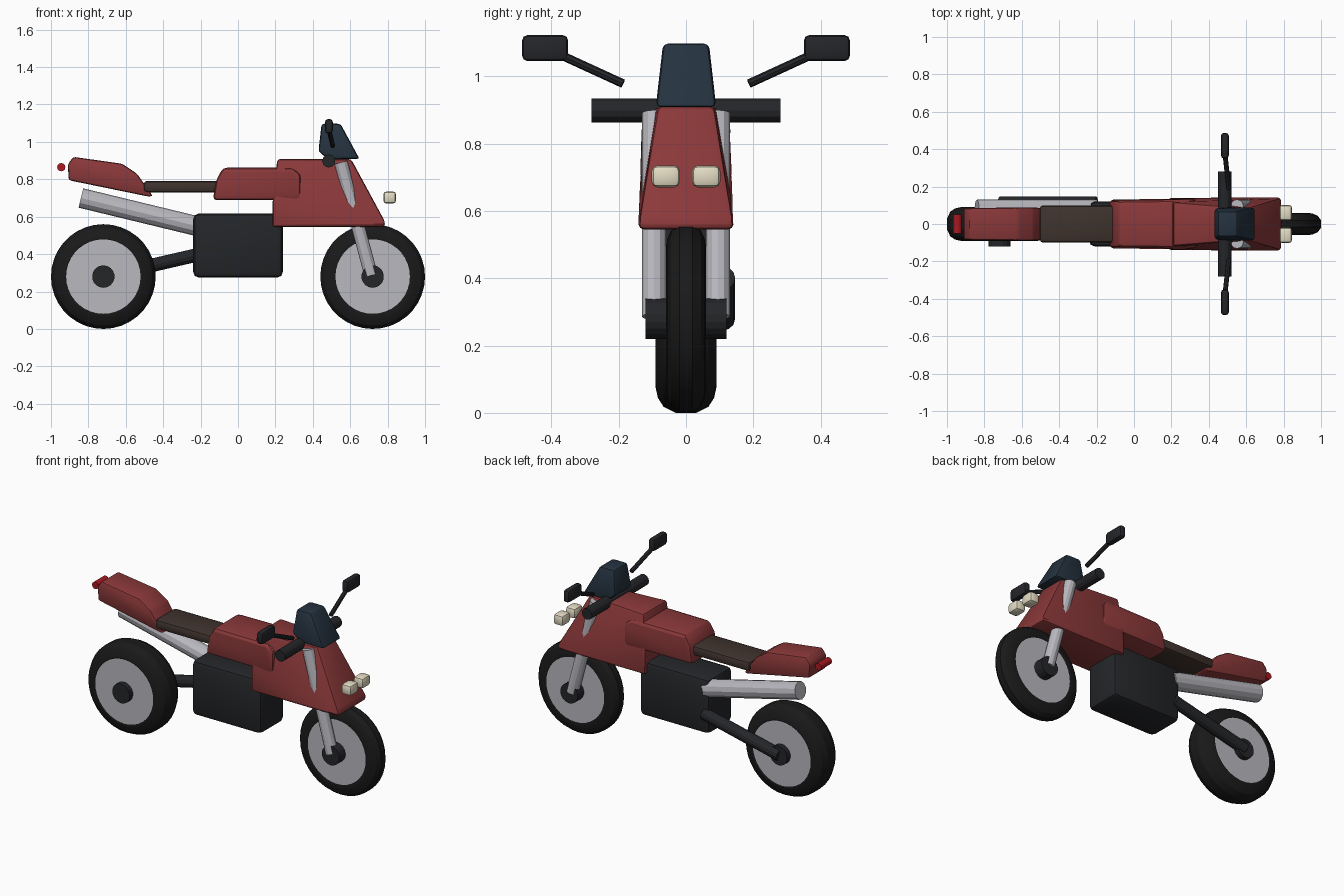
import bpy, bmesh, math
from mathutils import Vector

if "Cube" in bpy.data.objects:
    bpy.data.objects.remove(bpy.data.objects["Cube"])


def material(name, r, g, b):
    m = bpy.data.materials.new(name)
    m.diffuse_color = (r, g, b, 1)
    m.use_nodes = True
    m.node_tree.nodes["Principled BSDF"].inputs["Base Color"].default_value = m.diffuse_color
    return m


RED = material("red paint", 0.26, 0.04, 0.042)
BLACK = material("black", 0.018, 0.019, 0.022)
RUBBER = material("rubber", 0.01, 0.01, 0.01)
SILVER = material("silver", 0.48, 0.48, 0.52)
BROWN = material("brown leather", 0.05, 0.033, 0.027)
GLASS = material("tinted glass", 0.018, 0.032, 0.05)
CREAM = material("lamp lens", 0.78, 0.72, 0.55)
LAMP_RED = material("red lens", 0.4, 0.01, 0.015)


def finish(name, bm, mat, smooth=None):
    bmesh.ops.recalc_face_normals(bm, faces=bm.faces[:])
    me = bpy.data.meshes.new(name)
    bm.to_mesh(me)
    bm.free()
    me.materials.append(mat)
    ob = bpy.data.objects.new(name, me)
    bpy.context.collection.objects.link(ob)
    if smooth:
        bpy.ops.object.select_all(action='DESELECT')
        ob.select_set(True)
        bpy.context.view_layer.objects.active = ob
        bpy.ops.object.shade_smooth_by_angle(angle=math.radians(smooth))
    return ob


def body(name, profile, mat, bevel):
    """Side profile of (x, z, half width) points, mirrored across y, with rounded edges."""
    bm = bmesh.new()
    a = [bm.verts.new((x, -w, z)) for x, z, w in profile]
    b = [bm.verts.new((x, w, z)) for x, z, w in profile]
    n = len(profile)
    bm.faces.new(a)
    bm.faces.new(b[::-1])
    for i in range(n):
        j = (i + 1) % n
        bm.faces.new((a[i], b[i], b[j], a[j]))
    bmesh.ops.recalc_face_normals(bm, faces=bm.faces[:])
    bmesh.ops.bevel(bm, geom=bm.edges[:], offset=bevel, segments=2, profile=0.5,
                    affect='EDGES', clamp_overlap=True)
    return finish(name, bm, mat, 25)


def box(name, lo, hi, mat, bevel):
    bm = bmesh.new()
    bmesh.ops.create_cube(bm, size=1)
    lo, hi = Vector(lo), Vector(hi)
    for v in bm.verts:
        v.co = Vector([(lo[i] + hi[i]) / 2 + v.co[i] * (hi[i] - lo[i]) for i in range(3)])
    bmesh.ops.bevel(bm, geom=bm.edges[:], offset=bevel, segments=2, profile=0.5,
                    affect='EDGES', clamp_overlap=True)
    return finish(name, bm, mat, 25)


def rod(name, p, q, r, mat, sides=12):
    p, q = Vector(p), Vector(q)
    bm = bmesh.new()
    bmesh.ops.create_cone(bm, cap_ends=True, segments=sides, radius1=r, radius2=r,
                          depth=(q - p).length)
    turn = (q - p).to_track_quat('Z', 'Y')
    for v in bm.verts:
        v.co = turn @ v.co + (p + q) / 2
    return finish(name, bm, mat)


def tyre(name, x, z, w):
    section = [(0.19, w * 0.95), (0.205, w), (0.235, w * 0.93), (0.262, w * 0.74), (0.28, w * 0.33)]
    section += [(r, -y) for r, y in reversed(section)]
    bm = bmesh.new()
    n = 36
    rings = []
    for i in range(n):
        t = 2 * math.pi * i / n
        rings.append([bm.verts.new((x + r * math.sin(t), y, z - r * math.cos(t))) for r, y in section])
    for i in range(n):
        a, b = rings[i], rings[(i + 1) % n]
        for k in range(len(section)):
            j = (k + 1) % len(section)
            bm.faces.new((a[k], a[j], b[j], b[k]))
    return finish(name, bm, RUBBER, 25)


# wheels with rims and hubs
for label, x, w in (("front", 0.72, 0.06), ("rear", -0.72, 0.09)):
    tyre(label + "_tyre", x, 0.28, w)
    rod(label + "_rim", (x, -w * 0.98, 0.28), (x, w * 0.98, 0.28), 0.2, SILVER, 36)
    rod(label + "_hub", (x, -0.12, 0.28), (x, 0.12, 0.28), 0.06, BLACK, 18)

# engine, swing arm and exhaust
box("engine", (-0.24, -0.12, 0.275), (0.24, 0.12, 0.617), BLACK, 0.03)
rod("swing_arm", (-0.72, 0.11, 0.28), (-0.2, 0.11, 0.4), 0.036, BLACK)
rod("exhaust", (-0.84, 0.077, 0.70), (-0.2, 0.077, 0.545), 0.053, SILVER)

# red bodywork
body("front_fairing", [(0.185, 0.545, 0.14), (0.785, 0.545, 0.14), (0.785, 0.575, 0.143),
                       (0.605, 0.908, 0.085), (0.21, 0.908, 0.118), (0.185, 0.68, 0.137)], RED, 0.024)
body("fuel_tank", [(-0.135, 0.688, 0.13), (0.335, 0.688, 0.136), (0.335, 0.83, 0.136),
                   (0.29, 0.862, 0.125), (-0.08, 0.862, 0.122), (-0.115, 0.80, 0.132)], RED, 0.022)
body("tail", [(-0.905, 0.795, 0.085), (-0.48, 0.708, 0.085), (-0.455, 0.71, 0.085),
              (-0.54, 0.83, 0.09), (-0.62, 0.883, 0.088), (-0.88, 0.92, 0.085),
              (-0.91, 0.88, 0.085)], RED, 0.02)

# seat
box("seat", (-0.505, -0.10, 0.73), (-0.1, 0.10, 0.792), BROWN, 0.02)

# windscreen
body("windscreen", [(0.48, 0.908, 0.088), (0.65, 0.908, 0.09), (0.548, 1.097, 0.068),
                    (0.447, 1.097, 0.068), (0.43, 0.95, 0.086)], GLASS, 0.015)

# handlebar and tail light
rod("handlebar", (0.485, -0.28, 0.898), (0.485, 0.28, 0.898), 0.035, BLACK)
rod("tail_light", (-0.945, -0.052, 0.865), (-0.945, 0.052, 0.865), 0.022, LAMP_RED)

# paired parts: forks, headlights, mirrors
for side, s in (("right", -1), ("left", 1)):
    rod(side + "_fork", (0.712, s * 0.095, 0.286), (0.55, s * 0.095, 0.89), 0.036, SILVER)
    ys = sorted((s * 0.018, s * 0.102))
    box(side + "_headlight", (0.777, ys[0], 0.67), (0.845, ys[1], 0.735), CREAM, 0.017)
    rod(side + "_mirror_stem", (0.507, s * 0.187, 0.978), (0.487, s * 0.37, 1.062), 0.013, BLACK, 8)
    ym = sorted((s * 0.35, s * 0.487))
    box(side + "_mirror", (0.465, ym[0], 1.045), (0.507, ym[1], 1.122), BLACK, 0.016)
